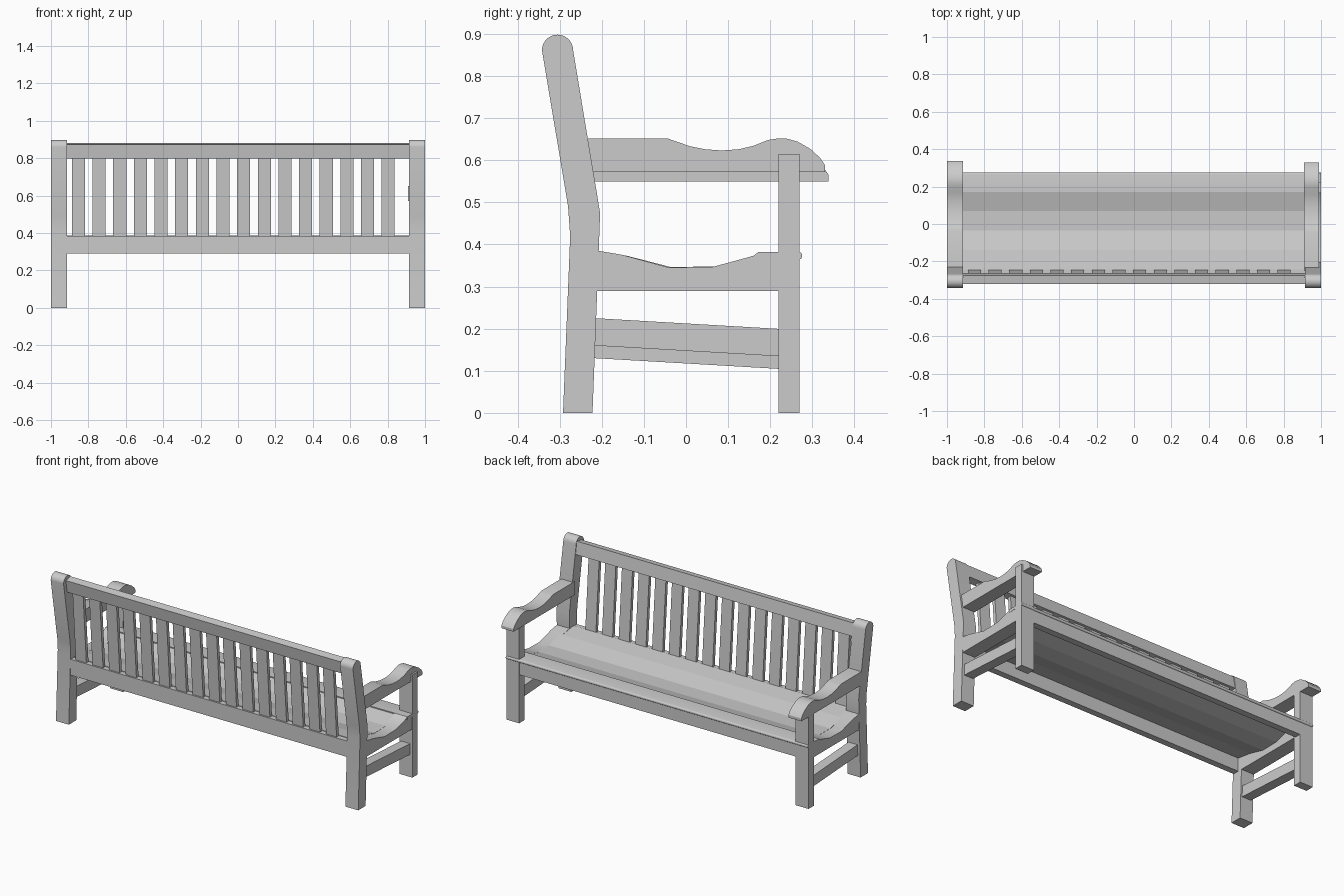
import bpy
import bmesh
from math import sin, cos, pi, radians

cube = bpy.data.objects.get("Cube")
if cube:
    bpy.data.objects.remove(cube, do_unlink=True)

grey = bpy.data.materials.new("light_grey")
grey.use_nodes = True
colour = (0.6, 0.6, 0.6, 1)
grey.diffuse_color = colour
grey.node_tree.nodes["Principled BSDF"].inputs["Base Color"].default_value = colour


def extrude(name, profile, x0, x1):
    """Sweep a (y, z) outline along x from x0 to x1."""
    bm = bmesh.new()
    face = bm.faces.new([bm.verts.new((x0, y, z)) for y, z in profile])
    moved = bmesh.ops.extrude_face_region(bm, geom=[face])["geom"]
    verts = [v for v in moved if isinstance(v, bmesh.types.BMVert)]
    bmesh.ops.translate(bm, verts=verts, vec=(x1 - x0, 0, 0))
    bmesh.ops.recalc_face_normals(bm, faces=bm.faces)
    mesh = bpy.data.meshes.new(name)
    bm.to_mesh(mesh)
    bm.free()
    mesh.materials.append(grey)
    obj = bpy.data.objects.new(name, mesh)
    bpy.context.collection.objects.link(obj)
    bpy.ops.object.select_all(action='DESELECT')
    obj.select_set(True)
    bpy.context.view_layer.objects.active = obj
    bpy.ops.object.shade_smooth_by_angle(angle=radians(30))
    return obj


def rect(y0, y1, z0, z1):
    return [(y0, z0), (y1, z0), (y1, z1), (y0, z1)]


def shift(profile, dy, dz):
    return [(y + dy, z + dz) for y, z in profile]


inner, outer = 0.915, 1.0

# Rear post: splayed foot, leaning upper part, round top
top_arc = [(-0.305 + 0.037 * cos(a), 0.861 + 0.037 * sin(a))
           for a in [pi * (i / 14) for i in range(15)]]
post = ([(-0.292, 0), (-0.222, 0), (-0.207, 0.39), (-0.204, 0.475)] + top_arc
        + [(-0.28, 0.49), (-0.275, 0.42)])

# Side rail with a dished top
side_rail = [(-0.24, 0.29), (0.24, 0.29), (0.24, 0.382), (0.172, 0.382),
             (0.16, 0.373), (0.065, 0.347), (-0.04, 0.345), (-0.15, 0.375),
             (-0.22, 0.387)]

# Scrolled armrest
arm = [(-0.25, 0.572), (0.33, 0.572), (0.33, 0.588), (0.318, 0.606),
       (0.295, 0.627), (0.265, 0.644), (0.24, 0.651), (0.22, 0.652),
       (0.195, 0.648), (0.16, 0.634), (0.125, 0.626), (0.085, 0.623),
       (0.045, 0.626), (0.01, 0.633), (-0.025, 0.645), (-0.045, 0.652),
       (-0.25, 0.652)]

stretcher = [(-0.235, 0.161), (0.23, 0.134), (0.23, 0.199), (-0.235, 0.226)]

# End frames
for side, s in (("left", 1), ("right", -1)):
    extrude(side + "_rear_post", post, s * inner, s * outer)
    extrude(side + "_front_leg", rect(0.22, 0.27, 0, 0.615), s * inner, s * outer)
    extrude(side + "_side_rail", side_rail, s * inner, s * 0.999)
extrude("left_armrest", arm, 0.91, 0.99)
extrude("right_armrest", shift(arm, 0.008, -0.022), -outer, -inner)
extrude("left_stretcher", stretcher, 0.925, 0.985)
extrude("right_stretcher", shift(stretcher, 0, -0.03), -0.985, -0.925)

# Long rails under the seat
extrude("front_rail", rect(0.23, 0.269, 0.29, 0.367), -0.93, 0.93)
extrude("rear_rail", rect(-0.275, -0.237, 0.29, 0.385), -0.93, 0.93)

# Seat boards following the dish
edges = [(-0.243, 0.388), (-0.14, 0.373), (-0.035, 0.346), (0.07, 0.348), (0.172, 0.376)]
for i, ((y0, z0), (y1, z1)) in enumerate(zip(edges, edges[1:])):
    board = [(y0, z0 - 0.018), (y1, z1 - 0.018), (y1, z1), (y0, z0)]
    extrude(f"seat_board_{i + 1}", board, -0.93, 0.93)

# Front board with a rounded nose
nose = [(0.268 + 0.008 * cos(a), 0.373 + 0.009 * sin(a))
        for a in [pi * (i / 8 - 0.5) for i in range(9)]]
extrude("front_seat_board", [(0.172, 0.364)] + nose + [(0.172, 0.382)], -outer, outer)

# Leaning top rail
extrude("top_rail", [(-0.308, 0.799), (-0.263, 0.806), (-0.275, 0.881), (-0.32, 0.873)],
        -0.93, 0.93)

# Back slats
slat = [(-0.264, 0.37), (-0.244, 0.37), (-0.277, 0.82), (-0.297, 0.82)]
for i in range(16):
    x = -0.853 + 0.1104 * i
    extrude(f"back_slat_{i + 1}", slat, x - 0.035, x + 0.035)
